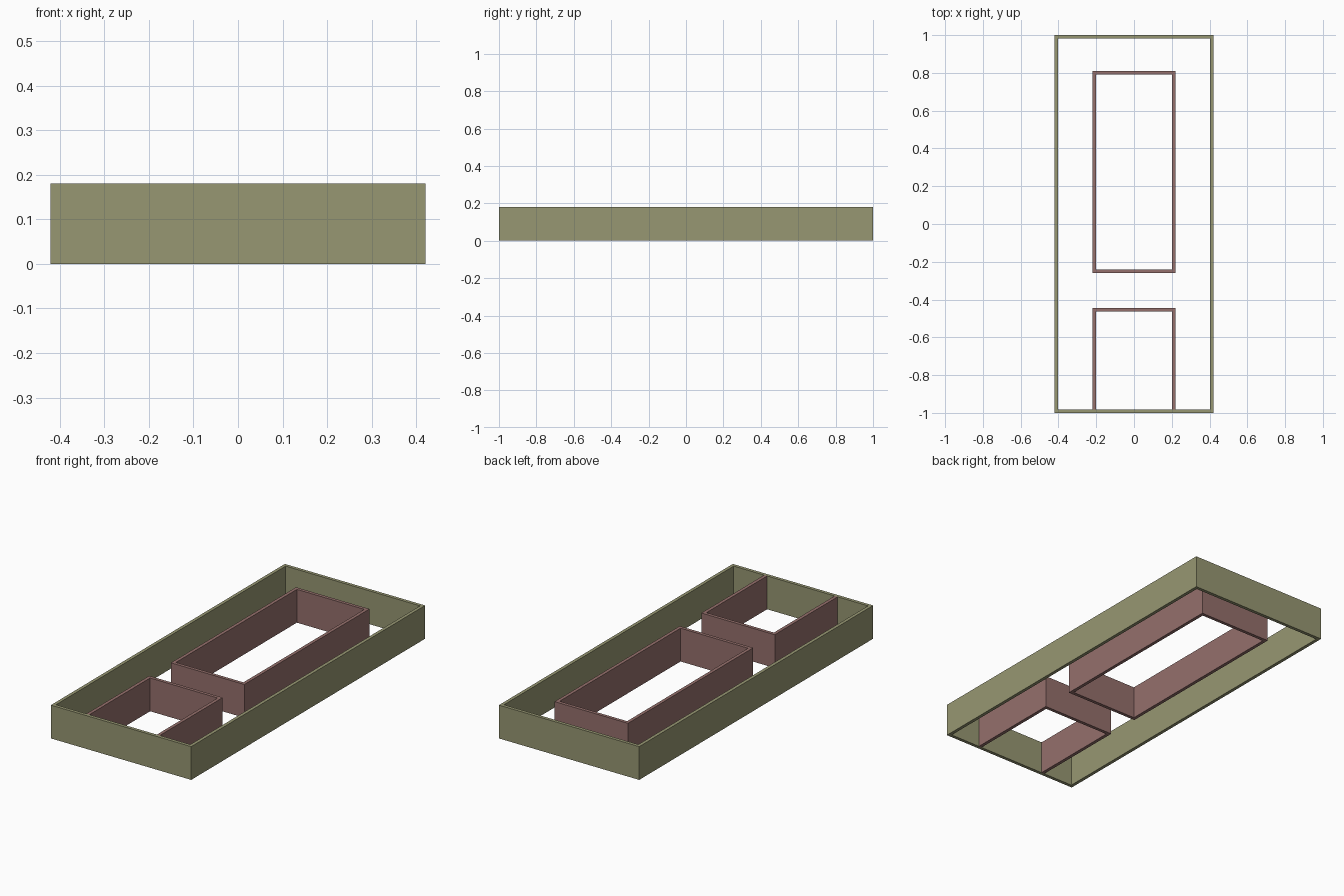
import bpy, bmesh

if "Cube" in bpy.data.objects:
    bpy.data.objects.remove(bpy.data.objects["Cube"])

H = 0.18   # wall height
T = 0.018  # wall thickness


def material(name, rgb):
    m = bpy.data.materials.new(name)
    m.diffuse_color = (*rgb, 1)
    m.use_nodes = True
    m.node_tree.nodes["Principled BSDF"].inputs["Base Color"].default_value = m.diffuse_color
    return m


def wall(name, outer, inner, closed, mat):
    """Mitred wall run between matching outer and inner plan outlines."""
    bm = bmesh.new()
    rings = [[bm.verts.new((x, y, z)) for x, y, z in
              ((*o, 0), (*o, H), (*i, H), (*i, 0))]
             for o, i in zip(outer, inner)]
    pairs = list(zip(rings, rings[1:]))
    if closed:
        pairs.append((rings[-1], rings[0]))
    for a, b in pairs:
        for k in range(4):
            n = (k + 1) % 4
            bm.faces.new((a[k], b[k], b[n], a[n]))
    if not closed:
        bm.faces.new(rings[0])
        bm.faces.new(rings[-1])
    bmesh.ops.recalc_face_normals(bm, faces=bm.faces)
    mesh = bpy.data.meshes.new(name)
    bm.to_mesh(mesh)
    bm.free()
    mesh.materials.append(mat)
    bpy.context.collection.objects.link(bpy.data.objects.new(name, mesh))


def rect(x, y0, y1):
    return [(-x, y0), (-x, y1), (x, y1), (x, y0)]


olive = material("olive", (0.31, 0.31, 0.17))
rose = material("rose", (0.30, 0.16, 0.15))

# Outer boundary wall
wall("outer_wall", rect(0.42, -1, 1), rect(0.42 - T, -1 + T, 1 - T), True, olive)

# Long closed inner enclosure
wall("long_inner_wall", rect(0.22, -0.26, 0.81),
     rect(0.22 - T, -0.26 + T, 0.81 - T), True, rose)

# Short three-sided enclosure, open against the front boundary wall
wall("front_inner_wall", rect(0.22, -1 + T, -0.445),
     rect(0.22 - T, -1 + T, -0.445 - T), False, rose)
